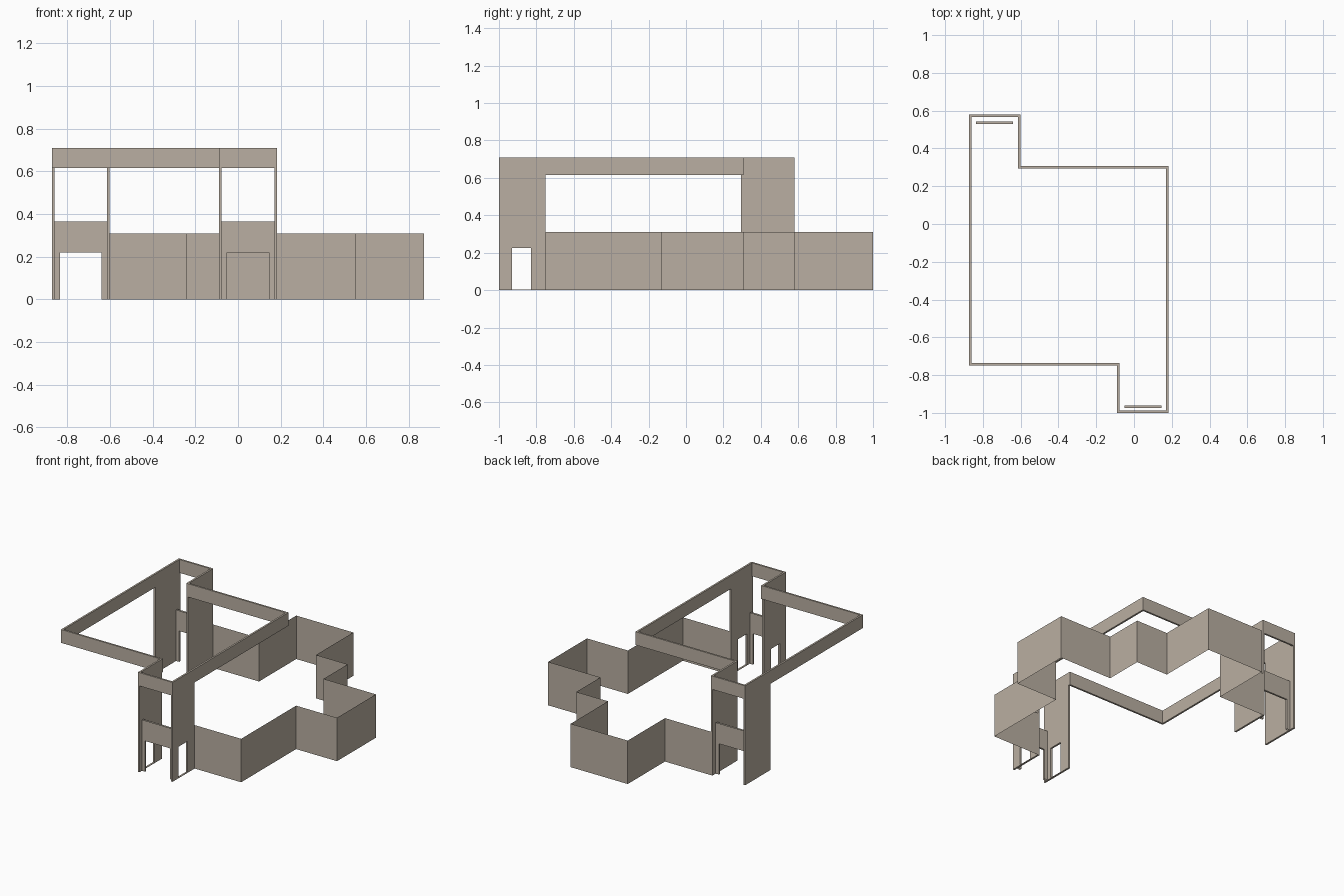
import bpy, bmesh

if "Cube" in bpy.data.objects:
    bpy.data.objects.remove(bpy.data.objects["Cube"])

T = 0.013            # wall thickness
TOP, BEAM, LOW = 0.71, 0.615, 0.31

clay = bpy.data.materials.new("warm taupe")
clay.diffuse_color = (0.49, 0.43, 0.36, 1)
clay.use_nodes = True
clay.node_tree.nodes["Principled BSDF"].inputs["Base Color"].default_value = clay.diffuse_color


def finish(name, bm, recalc=True):
    if recalc:
        bmesh.ops.recalc_face_normals(bm, faces=bm.faces[:])
    me = bpy.data.meshes.new(name)
    bm.to_mesh(me)
    bm.free()
    me.materials.append(clay)
    ob = bpy.data.objects.new(name, me)
    bpy.context.collection.objects.link(ob)
    return ob


def prism(name, profile, axis, a, b, sides=None):
    """Extrude a (horizontal, z) profile along x or y; sides = side faces kept."""
    bm = bmesh.new()

    def v(p, t):
        return bm.verts.new((t, p[0], p[1]) if axis == "x" else (p[0], t, p[1]))
    va = [v(p, a) for p in profile]
    vb = [v(p, b) for p in profile]
    n = len(profile)
    bm.faces.new(va)
    bm.faces.new(vb[::-1])
    for i in (range(n) if sides is None else sides):
        j = (i + 1) % n
        bm.faces.new((va[j], va[i], vb[i], vb[j]))
    return finish(name, bm)


def doorway(x0, x1, d0, d1, door, top):
    return [(x0, 0), (d0, 0), (d0, door), (d1, door), (d1, 0), (x1, 0), (x1, top), (x0, top)]


def rect(a, b, z0, z1):
    return [(a, z0), (b, z0), (b, z1), (a, z1)]


# Upper ring beam following the stepped footprint (counter-clockwise)
foot = [(-0.873, -0.75), (-0.09, -0.75), (-0.09, -1), (0.183, -1),
        (0.183, 0.308), (-0.602, 0.308), (-0.602, 0.58), (-0.873, 0.58)]


def inset(pts, d):
    out = []
    for i, (x, y) in enumerate(pts):
        shift = [0, 0]
        for p, q in ((pts[i - 1], (x, y)), ((x, y), pts[(i + 1) % len(pts)])):
            ex, ey = q[0] - p[0], q[1] - p[1]
            if abs(ex) > abs(ey):
                shift[1] = d if ex > 0 else -d
            else:
                shift[0] = -d if ey > 0 else d
        out.append((x + shift[0], y + shift[1]))
    return out


bm = bmesh.new()
inner = inset(foot, T)
loops = [[bm.verts.new((x, y, z)) for x, y in pts]
         for pts, z in ((foot, BEAM), (foot, TOP), (inner, TOP), (inner, BEAM))]
n = len(foot)
for k in range(4):
    for i in range(n):
        j = (i + 1) % n
        A, B = loops[k], loops[(k + 1) % 4]
        bm.faces.new((A[i], A[j], B[j], B[i]))
finish("ring_beam", bm)

# Front tower side walls, each with a small doorway and a threshold
for name, x in (("left", -0.09), ("right", 0.183 - T)):
    prism("front_tower_wall_" + name,
          doorway(-1, -0.75, -0.93, -0.83, 0.225, BEAM), "x", x, x + T)
    prism("threshold_" + name, rect(-0.93, -0.83, 0, 0.004), "x", x, x + T)

# Back tower side walls, solid
prism("back_tower_wall_left", rect(0.295, 0.58, 0, BEAM), "x", -0.873, -0.873 + T)
prism("back_tower_wall_right", rect(0.308 - T, 0.58, 0, BEAM), "x", -0.602 - T, -0.602)

# Recessed door panels: two skins joined only by the door reveal
for name, x0, x1, y in (("front", -0.077, 0.17, -0.975), ("back", -0.86, -0.615, 0.53)):
    mid = (x0 + x1) / 2
    prism(name + "_door_panel",
          doorway(x0, x1, mid - 0.098, mid + 0.098, 0.22, 0.365),
          "y", y, y + T, sides=(1, 2, 3))

# Low zigzag boundary wall, a single thin sheet
path = [(0.183, -0.75), (0.55, -0.75), (0.55, -0.13), (0.873, -0.13), (0.873, 0.308),
        (0.46, 0.308), (0.46, 0.58), (0.21, 0.58), (0.21, 1), (-0.24, 1),
        (-0.24, 0.58), (-0.602, 0.58)]
bm = bmesh.new()
lo = [bm.verts.new((x, y, 0)) for x, y in path]
hi = [bm.verts.new((x, y, LOW)) for x, y in path]
for i in range(len(path) - 1):
    bm.faces.new((lo[i], lo[i + 1], hi[i + 1], hi[i]))
finish("low_boundary_wall", bm, recalc=False)
